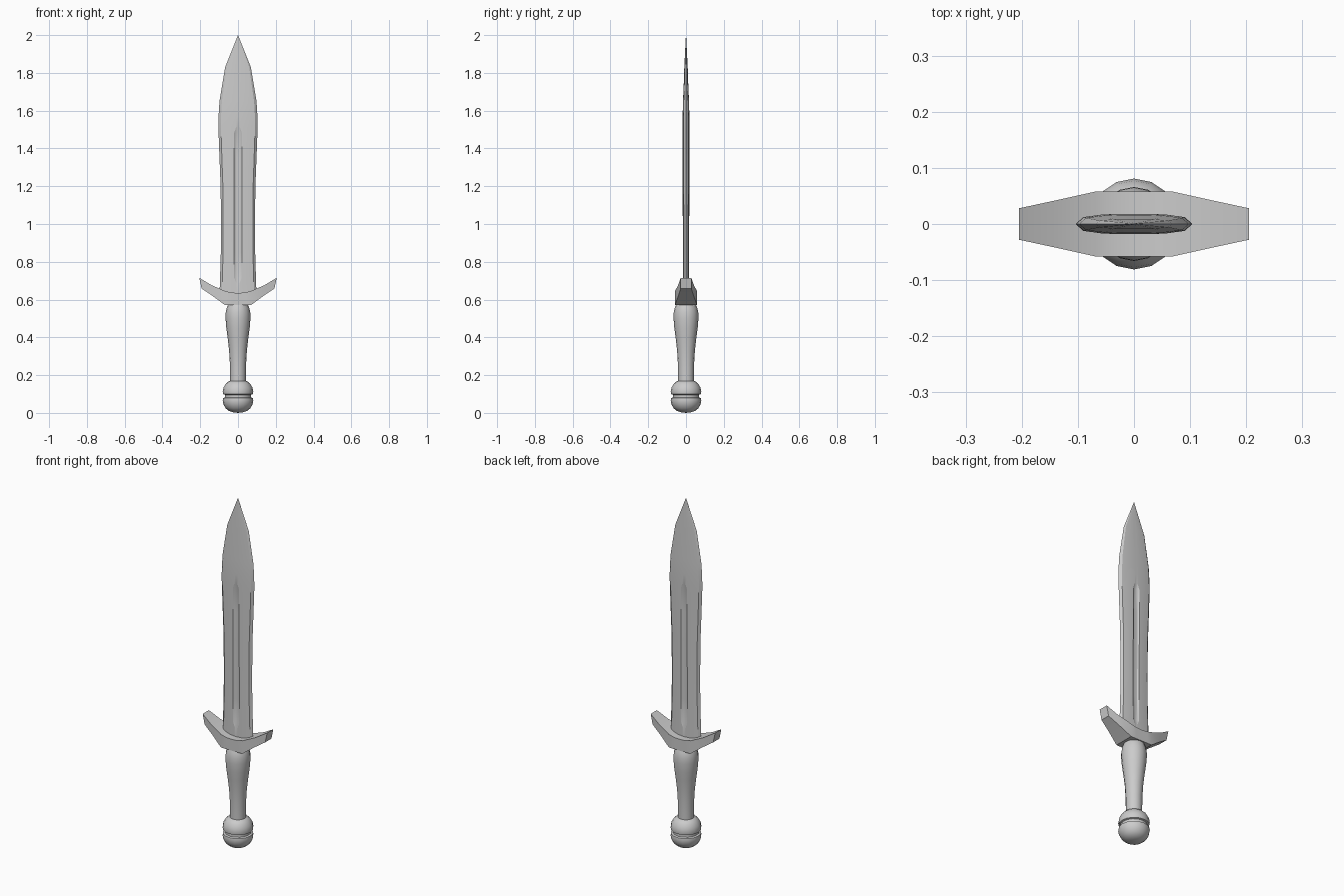
import bpy, bmesh, math


def make_object(name, bm, angle=35):
    bmesh.ops.recalc_face_normals(bm, faces=bm.faces)
    mesh = bpy.data.meshes.new(name)
    bm.to_mesh(mesh)
    bm.free()
    ob = bpy.data.objects.new(name, mesh)
    bpy.context.collection.objects.link(ob)
    bpy.ops.object.select_all(action='DESELECT')
    ob.select_set(True)
    bpy.context.view_layer.objects.active = ob
    bpy.ops.object.shade_smooth_by_angle(angle=math.radians(angle))
    return ob


def loft(bm, rings):
    rows = [[bm.verts.new(p) for p in ring] for ring in rings]
    for a, b in zip(rows, rows[1:]):
        for i in range(len(a)):
            j = (i + 1) % len(a)
            bm.faces.new((a[i], a[j], b[j], b[i]))
    bm.faces.new(rows[0])
    bm.faces.new(rows[-1])


def lathe(name, profile, sides=16):
    bm = bmesh.new()
    loft(bm, [[(r * math.cos(2 * math.pi * i / sides), r * math.sin(2 * math.pi * i / sides), z)
               for i in range(sides)] for r, z in profile])
    bmesh.ops.remove_doubles(bm, verts=bm.verts, dist=0.0005)
    return make_object(name, bm)


# Blade: leaf outline with a lens section and a groove on both faces
def blade_ring(z, w, t, groove, depth):
    g = min(groove, 0.25 * w)
    half = [(w, 0), (0.87 * w, 0.68 * t), (0.53 * w, 0.95 * t), (g, t),
            (0.6 * g, t - 0.8 * depth), (0, t - depth)]
    front = half + [(-x, y) for x, y in reversed(half[:-1])]
    back = [(-x, -y) for x, y in front[1:-1]]
    return [(x, y, z) for x, y in front + back]


stations = [  # z, half width, half thickness, groove half width, groove depth
    (0.61, 0.098, 0.017, 0.010, 0), (0.69, 0.096, 0.017, 0.010, 0),
    (0.715, 0.095, 0.017, 0.020, 0.007), (0.85, 0.091, 0.017, 0.020, 0.007),
    (1.0, 0.090, 0.017, 0.020, 0.007), (1.2, 0.092, 0.018, 0.020, 0.007),
    (1.35, 0.098, 0.018, 0.020, 0.007), (1.485, 0.103, 0.018, 0.020, 0.007),
    (1.51, 0.104, 0.018, 0.010, 0), (1.57, 0.103, 0.018, 0.010, 0),
    (1.65, 0.098, 0.016, 0.010, 0), (1.74, 0.083, 0.012, 0.010, 0),
    (1.83, 0.068, 0.009, 0.010, 0), (2.0, 0.0005, 0.0005, 0.0002, 0)]
bm = bmesh.new()
loft(bm, [blade_ring(*s) for s in stations])
make_object("blade", bm, 28)

# Guard: upswept arms, thinner toward the ends
arm = [(0.205, 0.715, 0.655, 0.028), (0.14, 0.676, 0.617, 0.042),
       (0.068, 0.645, 0.570, 0.058), (0.035, 0.637, 0.570, 0.058)]
arm[0] = (0.205, 0.715, 0.658, 0.028)
sections = arm + [(0, 0.635, 0.570, 0.058)] + [(-a[0], *a[1:]) for a in reversed(arm)]
bm = bmesh.new()
rings = []
for x, top, bottom, y in sections:
    xb = x * 0.94 if abs(x) > 0.1 else x
    rings.append([(x, -y, top), (x, y, top), (xb, y, bottom), (xb, -y, bottom)])
loft(bm, rings)
make_object("guard", bm, 25)

# Grip
lathe("grip", [(0.042, 0.15), (0.042, 0.20), (0.043, 0.26), (0.047, 0.33), (0.055, 0.40),
               (0.062, 0.45), (0.066, 0.50), (0.065, 0.53), (0.060, 0.555), (0.052, 0.575)])

# Pommel: rounded knob with a groove around the middle
lathe("pommel", [(0, 0), (0.025, 0.003), (0.048, 0.010), (0.066, 0.025), (0.077, 0.045),
                 (0.081, 0.066), (0.079, 0.078), (0.070, 0.082), (0.070, 0.096),
                 (0.079, 0.099), (0.081, 0.112), (0.077, 0.133), (0.066, 0.153),
                 (0.052, 0.166), (0.040, 0.170)])
